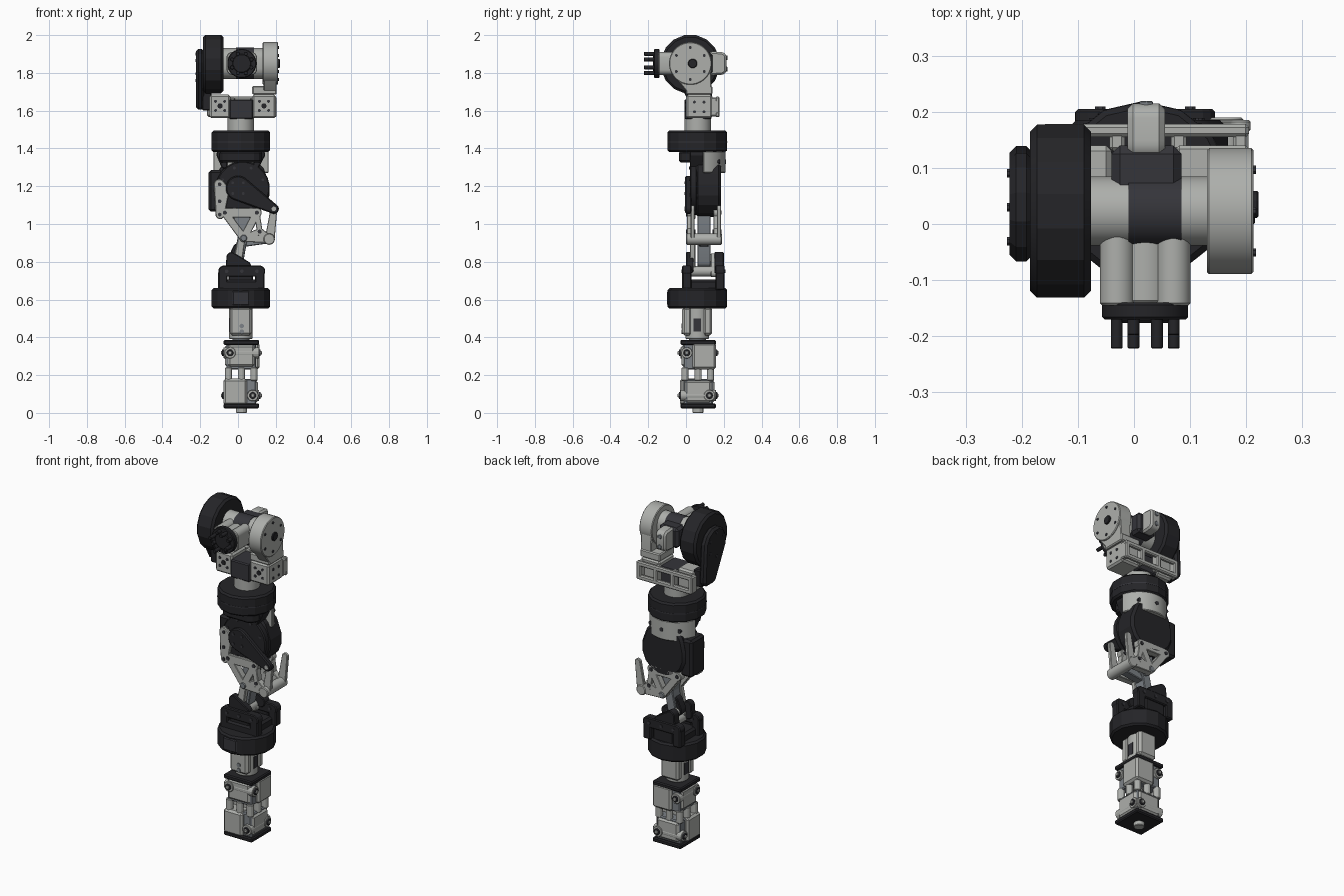
import bpy, bmesh, math
from mathutils import Vector
from mathutils.geometry import convex_hull_2d

if "Cube" in bpy.data.objects:
    bpy.data.objects.remove(bpy.data.objects["Cube"])


def material(name, r, g, b):
    m = bpy.data.materials.new(name)
    m.use_nodes = True
    m.diffuse_color = (r, g, b, 1)
    m.node_tree.nodes["Principled BSDF"].inputs["Base Color"].default_value = (r, g, b, 1)
    return m


LIGHT = material("light grey", .42, .43, .41)
STEEL = material("blue grey", .2, .22, .24)
BLACK = material("black", .018, .018, .021)
CHARCOAL = material("charcoal", .035, .035, .042)


def prism(name, axis, outline, start, end, mat, bevel=0.0):
    """Extrude a closed outline along one axis, bevelling hard edges."""
    place = {"x": lambda u, v, a: (a, u, v),
             "y": lambda u, v, a: (u, a, v),
             "z": lambda u, v, a: (u, v, a)}[axis]
    bm = bmesh.new()
    low = [bm.verts.new(place(u, v, start)) for u, v in outline]
    high = [bm.verts.new(place(u, v, end)) for u, v in outline]
    bm.faces.new(low)
    bm.faces.new(high)
    for i in range(len(low)):
        j = (i + 1) % len(low)
        bm.faces.new((low[i], low[j], high[j], high[i]))
    bmesh.ops.recalc_face_normals(bm, faces=bm.faces)
    limit = math.radians(35)
    if bevel:
        hard = [e for e in bm.edges if e.calc_face_angle(0) > limit]
        bmesh.ops.bevel(bm, geom=hard, offset=bevel, segments=1,
                        profile=.5, affect="EDGES", clamp_overlap=True)
    for f in bm.faces:
        f.smooth = True
    for e in bm.edges:
        e.smooth = e.calc_face_angle(0) < math.radians(20)
    mesh = bpy.data.meshes.new(name)
    bm.to_mesh(mesh)
    bm.free()
    mesh.materials.append(mat)
    ob = bpy.data.objects.new(name, mesh)
    bpy.context.collection.objects.link(ob)
    return ob


def box(name, x, y, z, mat, bevel=.006):
    outline = [(x[0], y[0]), (x[1], y[0]), (x[1], y[1]), (x[0], y[1])]
    return prism(name, "z", outline, z[0], z[1], mat, bevel)


def link(name, axis, circles, start, end, mat, bevel=.004, sides=24):
    """Extruded convex outline wrapped around circles (u, v, radius)."""
    pts = []
    for u, v, r in circles:
        for i in range(sides):
            t = math.tau * (i + .5) / sides
            pts.append(Vector((u + r * math.cos(t), v + r * math.sin(t))))
    outline = [tuple(pts[i]) for i in convex_hull_2d(pts)]
    return prism(name, axis, outline, start, end, mat, bevel)


def disc(name, axis, u, v, r, start, end, mat, bevel=.004, sides=32):
    return link(name, axis, [(u, v, r)], start, end, mat, bevel, sides)


def bolt_ring(name, axis, u, v, ring, count, a, mat, r=.008):
    for i in range(count):
        t = math.tau * (i + .5) / count
        disc(name, axis, u + ring * math.cos(t), v + ring * math.sin(t), r,
             a - .004, a + .004, mat, 0, 8)


CX, CY = .015, .06       # limb axis
SY, SZ = .023, 1.85      # shoulder axis

# Shoulder: large faceted drum, outer cover, pale end housing, crossbar
disc("shoulder_drum", "x", SY, SZ - .004, .157, -.185, -.077, BLACK, .012, 16)
link("shoulder_cover", "x", [(.03, 1.83, .1), (.06, 1.645, .04), (.1, 1.645, .04)],
     -.222, -.18, BLACK, .012, 12)
bolt_ring("cover_screw", "x", .03, 1.83, .07, 6, -.222, CHARCOAL)
disc("shoulder_housing", "x", SY, SZ, .113, .13, .213, LIGHT)
link("housing_arm", "x", [(SY, SZ, .108), (.022, 1.71, .02), (.115, 1.71, .02)],
     .135, .205, LIGHT)
bolt_ring("housing_screw", "x", SY, SZ, .085, 6, .213, CHARCOAL)
disc("housing_pin", "x", .035, SZ, .025, .2, .222, BLACK, .003, 12)
for name, x0, x1, grow, mat in (("crossbar_inner", -.08, -.01, 0, LIGHT),
                                ("crossbar_band", -.01, .085, .002, CHARCOAL),
                                ("crossbar_outer", .085, .14, 0, LIGHT)):
    link(name, "x", [(SY, SZ + s * .02, .062 + grow) for s in (-1, 1)], x0, x1, mat, 0)
box("arm_foot", (.075, .205), (0, .14), (1.685, 1.73), LIGHT)

# Front motor: twin pale barrels, flange and pegs
for x in (-.03, .07):
    link("motor_barrel", "y", [(x, SZ - .03, .031), (x, SZ + .03, .031)], -.145, 0, LIGHT)
disc("motor_core", "y", .02, SZ, .05, -.14, 0, LIGHT)
disc("motor_flange", "y", .02, SZ, .077, -.17, -.14, BLACK)
disc("flange_face", "y", .02, SZ, .05, -.176, -.168, BLACK)
for i in range(8):
    t = math.tau * (i + .5) / 8
    disc("flange_peg", "y", .02 + .055 * math.cos(t), SZ + .055 * math.sin(t),
         .011, -.222 if i % 2 else -.198, -.16, BLACK, .002, 10)

# Rear of the shoulder joint
box("rear_mount", (-.04, .085), (.05, .14), (1.79, 1.91), CHARCOAL, .015)
link("rear_actuator", "x", [(.145, SZ - .03, .033), (.145, SZ + .03, .033),
     (.185, SZ - .03, .03), (.185, SZ + .03, .03)], -.012, .055, LIGHT, .01)
for z in (SZ - .03, SZ + .03):
    disc("actuator_screw", "y", .022, z, .014, .21, .219, STEEL, .002, 6)

# Bracket joining shoulder to upper arm
for name, x0, x1 in (("bracket_right", -.15, -.04), ("bracket_left", .075, .2)):
    box(name, (x0, x1), (0, .14), (1.56, 1.685), LIGHT, .01)
    bolt_ring(name + "_screw", "y", (x0 + x1) / 2, 1.625, .034, 4, 0, CHARCOAL)
    disc(name + "_bore", "y", (x0 + x1) / 2, 1.625, .014, -.004, .004, BLACK, 0, 12)
bolt_ring("bracket_side_hole", "x", .07, 1.62, .036, 4, .2, CHARCOAL)
box("bracket_core", (-.045, .08), (-.008, .135), (1.555, 1.66), CHARCOAL)
box("bracket_block", (-.19, -.14), (.01, .13), (1.6, 1.7), BLACK)
for z in (1.58, 1.66):
    box("rear_rail", (-.16, .205), (.155, .178), (z - .014, z + .014), LIGHT)
for x in (-.15, -.03, .08, .19):
    box("rail_post", (x - .014, x + .014), (.13, .178), (1.57, 1.67), LIGHT)
disc("neck", "z", CX, CY + .003, .07, 1.47, 1.57, LIGHT)

# Upper arm collar
disc("upper_collar", "z", CX, CY, .158, 1.38, 1.495, BLACK, .01, 14)
disc("collar_seam", "z", CX, CY, .159, 1.432, 1.438, CHARCOAL, 0, 14)
link("collar_step", "z", [(-.04, .02, .06), (.07, .02, .06)], 1.325, 1.385, BLACK, .01, 12)
for x in (-.09, .12):
    link("yoke_shoulder", "y", [(x, 1.37, .025), (x * .8, 1.31, .018)], .02, .13, BLACK, .005, 10)
box("yoke_core", (-.07, .1), (.03, .15), (1.24, 1.39), LIGHT)
arc = [math.radians(12 + 156 * i / 16) for i in range(17)]
shell = [(CX + .15 * math.cos(t), CY + .15 * math.sin(t)) for t in arc]
prism("rear_shell", "z", shell, 1.27, 1.385, LIGHT, .004)
for t in arc[4:15:4]:
    x, y = CX + .149 * math.cos(t), CY + .149 * math.sin(t)
    disc("shell_hole", "y", x, 1.33, .012, y - .008, y + .004, CHARCOAL, 0, 10)

# Elbow: drum, side motor and front lever
link("elbow_body", "y", [(.025, 1.18, .145), (-.04, 1.26, .065), (.08, 1.26, .065)],
     .05, .185, BLACK, .014, 16)
disc("elbow_disc", "y", .025, 1.19, .143, .02, .06, BLACK, .006, 24)
bolt_ring("elbow_screw", "y", .025, 1.19, .115, 8, .02, CHARCOAL)
box("elbow_motor", (-.155, -.08), (.04, .17), (1.065, 1.285), BLACK, .012)
link("elbow_lever", "y", [(.0, 1.19, .065), (.19, 1.08, .026)], -.004, .03, BLACK, .006)
bolt_ring("lever_screw", "y", .0, 1.19, .04, 4, -.004, CHARCOAL)
disc("lever_pin", "y", .19, 1.08, .012, -.008, .03, LIGHT, 0, 12)
link("side_link", "y", [(-.1, 1.21, .028), (-.075, 1.18, .03), (-.095, 1.05, .024)],
     .005, .05, LIGHT)
for z in (1.05, 1.12, 1.21):
    disc("side_link_pin", "y", -.097, z, .01, 0, .02, CHARCOAL, 0, 10)

# Open forearm linkage, front and rear plates
A, B, C, D, E = (-.07, 1.06), (.1, 1.06), (.03, .925), (.165, .92), (.115, .96)
for y0, y1 in ((.005, .045), (.145, .185)):
    for p, q, r in ((A, B, .026), (A, C, .021), (B, C, .021),
                    (B, E, .015), (C, D, .02), (C, E, .018), (E, D, .02)):
        link("linkage_strut", "y", [(*p, r), (*q, r)], y0, y1, LIGHT, .003, 16)
    for p in (A, B, C, D, E):
        disc("linkage_pin", "y", *p, .011, y0 - .004, y1 + .004, CHARCOAL, 0, 10)
    link("drive_link", "y", [(.19, 1.08, .018), (.168, .92, .026)], y0 + .02, y1, LIGHT, .003)
disc("linkage_boss", "y", *D, .03, .0, .19, LIGHT)
disc("linkage_axle", "y", *C, .018, .0, .19, STEEL)
link("elbow_stem", "y", [(.02, 1.04, .045), (.03, .93, .03)], .06, .13, STEEL)
link("lower_link", "y", [(.025, .93, .026), (.0, .8, .028)], .06, .13, STEEL)
link("lower_rod", "y", [(.02, .93, .02), (-.005, .78, .024)], .02, .05, LIGHT)
link("crank_link", "y", [(.04, .9, .02), (D[0], .92, .022)], .07, .12, STEEL)
link("link_pad", "y", [(.0, .87, .028), (-.02, .82, .03)], .065, .115, BLACK)

# Lower clevis on the lower collar
for y0, y1 in ((-.02, .03), (.155, .205)):
    link("clevis_bar", "y", [(-.075, .75, .03), (.115, .75, .03)], y0, y1, BLACK, .005, 12)
    for x in (-.06, .02, .1):
        disc("clevis_screw", "y", x, .75, .01, y0 - .004, y1 + .004, CHARCOAL, 0, 8)
    for x in (-.08, .115):
        box("clevis_post", (x - .025, x + .025), (y0, y1), (.65, .75), BLACK)
    box("clevis_step", (-.05, .08), (y0 + .01, y1 - .01), (.65, .73), BLACK)
link("clevis_ear", "y", [(-.035, .825, .026), (.04, .775, .03), (-.04, .77, .025)],
     .15, .2, BLACK)
link("clevis_ear", "y", [(-.035, .825, .026), (.04, .775, .03), (-.04, .77, .025)],
     .0, .04, BLACK)
disc("clevis_axle", "y", .0, .75, .028, .02, .165, LIGHT)
link("rear_rod", "y", [(-.035, .825, .02), (.01, .74, .02)], .13, .18, LIGHT)
box("clevis_base", (-.085, .115), (-.02, .17), (.64, .705), BLACK, .012)
disc("lower_collar", "z", CX, CY, .158, .552, .66, BLACK, .01, 14)
box("collar_panel", (-.03, .06), (-.1, -.09), (.57, .645), CHARCOAL)

# Wrist tube with slot and screws
disc("wrist_tube", "z", CX, CY, .062, .39, .56, LIGHT)
for y0, y1 in ((-.02, .03), (.09, .138)):
    box("wrist_rib", (-.043, .073), (y0, y1), (.41, .56), LIGHT, .012)
disc("wrist_bottom", "z", CX, CY, .045, .37, .42, STEEL)
for z in (.43, .46):
    disc("wrist_screw", "y", CX + .005, z, .012, -.024, .0, STEEL, 0, 10)
for x in (-.044, .074):
    box("wrist_slot", (x - .003, x + .003), (.04, .08), (.43, .5), CHARCOAL, 0)


def span(centre, s, a, b):
    """Interval a..b around a centre, mirrored when s is -1."""
    return tuple(sorted((centre + s * a, centre + s * b)))


# Two crossed servo blocks, mirrored diagonally
def servo_unit(z, s):
    cx, cy = .018, .064
    box("servo_frame", span(cx, 1, -.078, .078), span(cy, 1, -.078, .078),
        (z - .07, z + .07), STEEL)
    box("servo_case", span(cx, s, -.03, .096), span(cy, s, -.03, .096),
        (z - .07, z + .072), LIGHT, .012)
    box("servo_side", span(cx, s, -.088, -.034), span(cy, 1, -.07, .07),
        (z - .055, z + .06), LIGHT, .01)
    box("servo_back", span(cx, 1, -.07, .07), span(cy, s, -.088, -.034),
        (z - .055, z + .06), LIGHT, .01)
    # Horns on the two recessed corners
    hz = z + s * .018
    for r, out, mat in ((.03, .094, LIGHT), (.018, .102, CHARCOAL), (.01, .108, LIGHT)):
        disc("servo_horn", "y", cx - s * .06, hz, r, *span(cy, 1, -out, out), mat, .002, 16)
        disc("servo_horn", "x", cy - s * .06, hz, r, *span(cx, 1, -out, out), mat, .002, 16)
    cap = z + s * .073
    box("servo_cap", span(cx, 1, -.094, .094), span(cy, 1, -.094, .094),
        (cap - .013, cap + .013), BLACK)


servo_unit(.3, 1)
servo_unit(.11, -1)
for x in (-.05, .018, .085):
    for y in (-.005, .064, .13):
        disc("servo_spacer", "z", x, y, .02, .17, .24, LIGHT, .003, 12)
disc("tip_socket", "z", .018, .064, .03, 0, .04, LIGHT, .003, 12)
